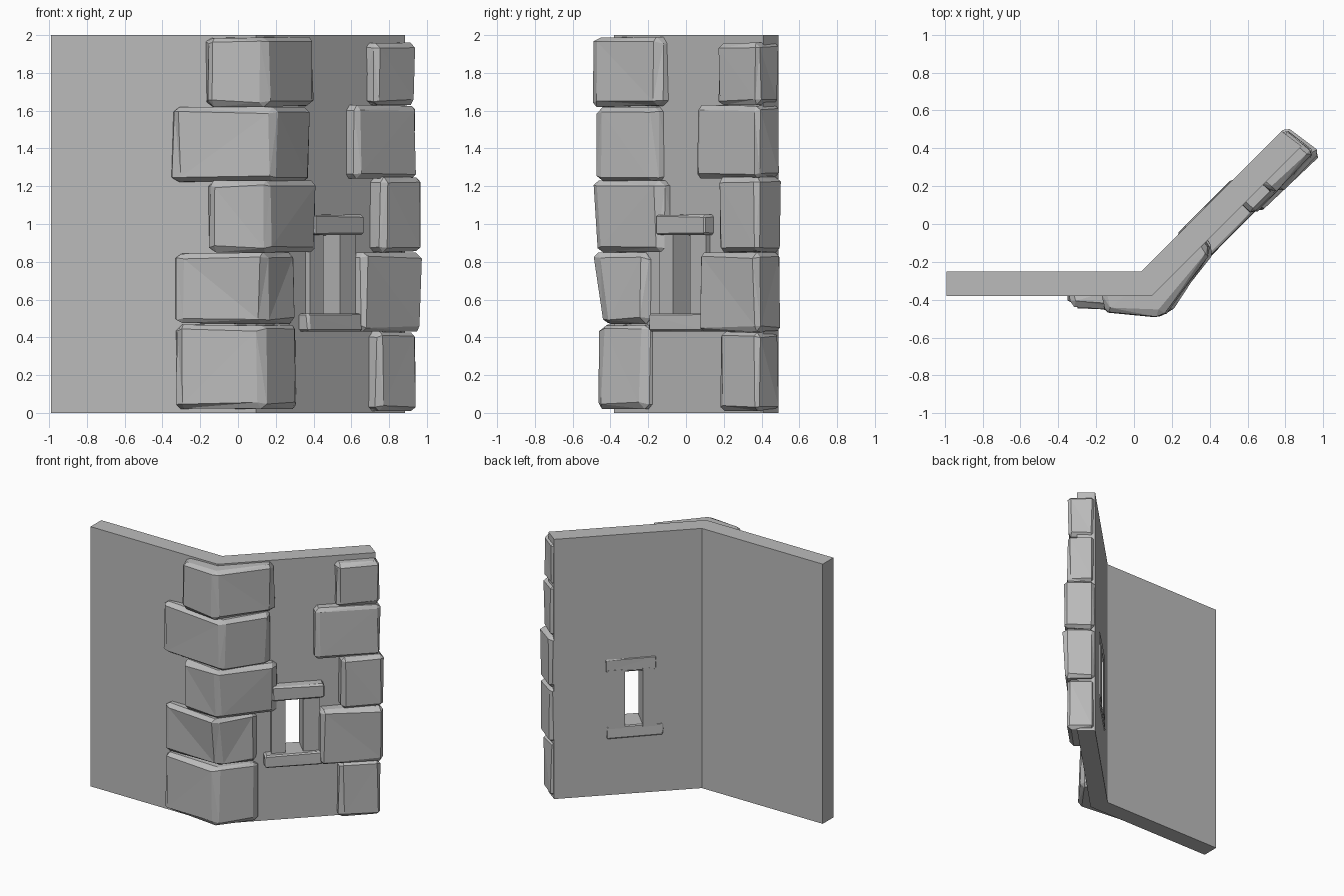
import bpy, bmesh, random
from mathutils import Vector

random.seed(4)
if "Cube" in bpy.data.objects:
    bpy.data.objects.remove(bpy.data.objects["Cube"], do_unlink=True)

# One stone grey for everything
grey = bpy.data.materials.new("stone grey")
grey.use_nodes = True
colour = (0.5, 0.5, 0.5, 1)
grey.diffuse_color = colour
grey.node_tree.nodes["Principled BSDF"].inputs["Base Color"].default_value = colour

S = 0.7071


def wing(u, v):
    """Plan point on the angled wing: u along it, v outward from its back face."""
    return (0.04 + (u + v) * S, -0.25 + (u - v) * S)


def prism(name, bottom, top, z0, z1, bevel=0, rough=0):
    """Extruded plan outline, optionally roughened and chamfered like hewn stone."""
    bm = bmesh.new()
    low = [bm.verts.new((x, y, z0)) for x, y in bottom]
    high = [bm.verts.new((x, y, z1)) for x, y in top]
    n = len(low)
    bm.faces.new(low[::-1])
    bm.faces.new(high)
    for i in range(n):
        j = (i + 1) % n
        bm.faces.new((low[i], low[j], high[j], high[i]))
    if bevel:
        bmesh.ops.bevel(bm, geom=bm.edges[:], offset=bevel, segments=1,
                        affect='EDGES', clamp_overlap=True)
    if rough:
        for v in bm.verts:
            v.co += Vector([random.uniform(-rough, rough) for _ in range(3)])
            v.co.z = min(max(v.co.z, z0), z1)
        bmesh.ops.triangulate(bm, faces=bm.faces[:])
    bmesh.ops.recalc_face_normals(bm, faces=bm.faces[:])
    mesh = bpy.data.meshes.new(name)
    bm.to_mesh(mesh)
    bm.free()
    mesh.materials.append(grey)
    obj = bpy.data.objects.new(name, mesh)
    bpy.context.collection.objects.link(obj)
    return obj


# Bent wall with a window hole cut through the angled wing
plan = [(-0.99, -0.38), (0.094, -0.38), (0.885, 0.411),
        (0.78, 0.49), (0.04, -0.25), (-0.99, -0.25)]
wall = prism("wall", plan, plan, 0, 2)
hole = [wing(0.4, -0.1), wing(0.4, 0.3), wing(0.57, 0.3), wing(0.57, -0.1)]
cutter = prism("window_cutter", hole, hole, 0.5, 0.97)
cutter.hide_render = True
cut = wall.modifiers.new("window", 'BOOLEAN')
cut.operation = 'DIFFERENCE'
cut.solver = 'EXACT'
cut.object = cutter
bpy.context.view_layer.objects.active = wall
bpy.ops.object.modifier_apply(modifier=cut.name)
bpy.data.objects.remove(cutter, do_unlink=True)

# Corner stones: z range, left x, front y, corner x, corner y low and high, right end
corner_stones = [
    (0.02, 0.47, -0.33, -0.44, 0.13, -0.47, -0.46, 0.32, -0.18),
    (0.47, 0.85, -0.33, -0.44, 0.14, -0.43, -0.49, 0.31, -0.18),
    (0.85, 1.23, -0.16, -0.46, 0.16, -0.47, -0.50, 0.42, -0.10),
    (1.22, 1.62, -0.35, -0.43, 0.19, -0.47, -0.48, 0.39, -0.13),
    (1.62, 1.99, -0.17, -0.47, 0.15, -0.50, -0.49, 0.41, -0.11),
]
for k, (z0, z1, xl, yl, xc, yb, yt, xr, yr) in enumerate(corner_stones, 1):
    def outline(y):
        return [(xl, -0.34), (xl + 0.01, yl), (xc, y), (xr, yr - 0.04),
                (xr - 0.07, yr + 0.07), (0.06, -0.33)]
    prism(f"corner_stone_{k}", outline(yb), outline(yt), z0, z1, 0.03, 0.008)

# End stones: z range, start along the wing, end, projection
end_stones = [
    (0.01, 0.43, 0.79, 1.09, 0.205),
    (0.43, 0.85, 0.65, 1.11, 0.225),
    (0.85, 1.25, 0.80, 1.11, 0.220),
    (1.24, 1.63, 0.62, 1.09, 0.205),
    (1.63, 1.96, 0.77, 1.09, 0.200),
]
for k, (z0, z1, u0, u1, v) in enumerate(end_stones, 1):
    outline = [wing(u0, 0.06), wing(u0 + 0.01, v), wing(u1, v), wing(u1 - 0.03, 0)]
    prism(f"end_stone_{k}", outline, outline, z0, z1, 0.025, 0.007)

# Window surround: u range, z range, projection, roughness
surround = {
    "lintel": (0.32, 0.69, 0.94, 1.05, 0.20, 0.004),
    "sill": (0.27, 0.68, 0.43, 0.53, 0.20, 0.004),
    "left_jamb": (0.32, 0.42, 0.51, 0.96, 0.163, 0),
    "right_jamb": (0.545, 0.665, 0.51, 0.96, 0.163, 0),
}
for name, (u0, u1, z0, z1, v, rough) in surround.items():
    outline = [wing(u0, -0.007), wing(u0, v), wing(u1, v), wing(u1, -0.007)]
    prism(name, outline, outline, z0, z1, 0.012 if rough else 0, rough)
